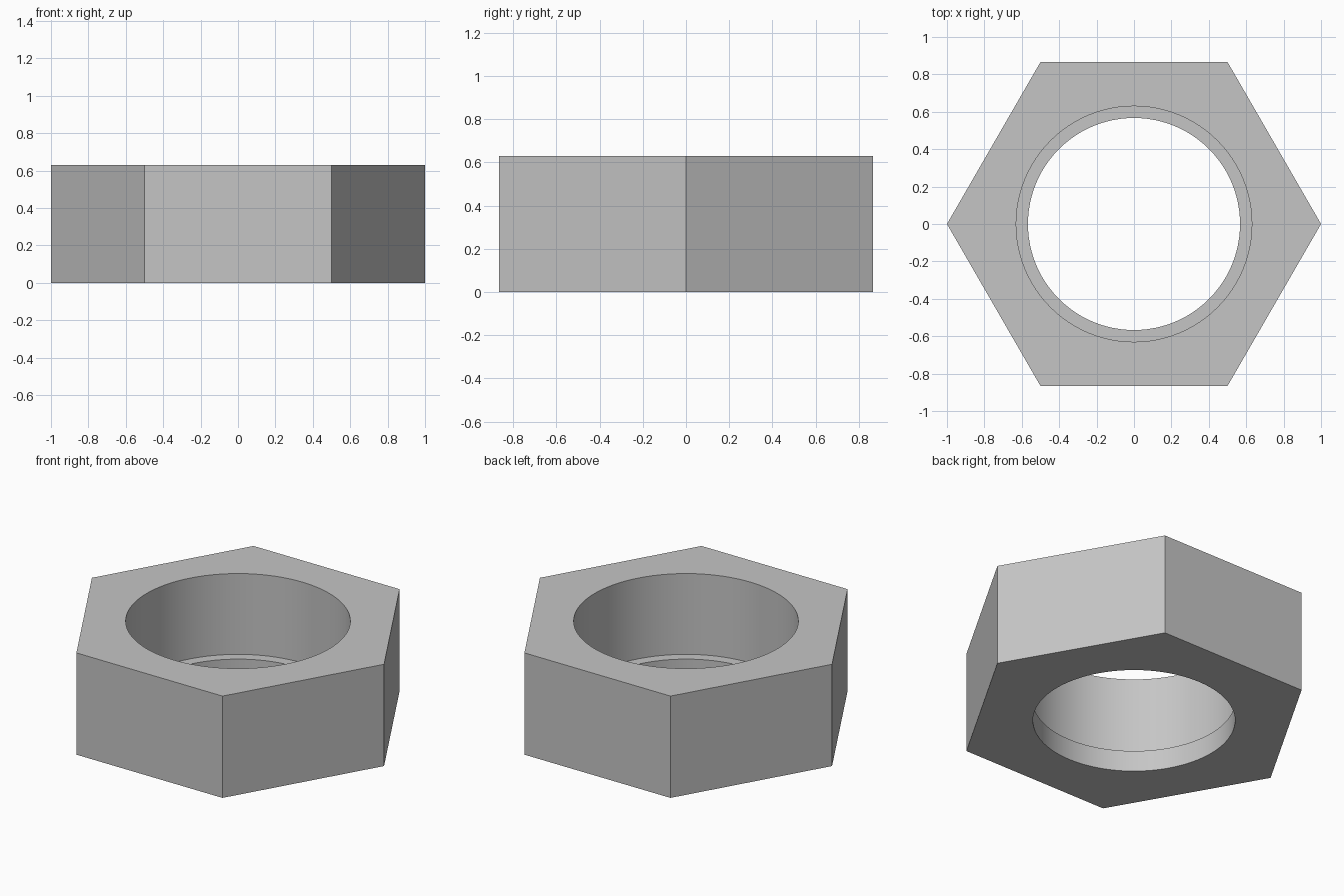
import bpy
import bmesh
from math import cos, pi, radians, sin

cube = bpy.data.objects.get("Cube")
if cube:
    bpy.data.objects.remove(cube, do_unlink=True)

SEGMENTS = 96        # divisible by six, so corners land on vertices
HEIGHT = 0.63
LEDGE_HEIGHT = 0.13
BORE = 0.63
LIP_BORE = 0.567


def circle(radius):
    return lambda angle: radius


def hexagon(angle):
    """Distance to the outline of a hexagon with unit corner radius."""
    return cos(pi / 6) / cos(angle % (pi / 3) - pi / 6)


def make_material(name, colour):
    mat = bpy.data.materials.new(name)
    mat.use_nodes = True
    mat.diffuse_color = colour
    mat.node_tree.nodes["Principled BSDF"].inputs["Base Color"].default_value = colour
    return mat


# Closed cross-section: outer wall, top, bore, ledge, lip and underside
section = [
    (hexagon, 0),
    (hexagon, HEIGHT),
    (circle(BORE), HEIGHT),
    (circle(BORE), LEDGE_HEIGHT),
    (circle(LIP_BORE), LEDGE_HEIGHT),
    (circle(LIP_BORE), 0),
]

bm = bmesh.new()
rings = []
for outline, z in section:
    ring = []
    for i in range(SEGMENTS):
        a = 2 * pi * i / SEGMENTS
        r = outline(a)
        ring.append(bm.verts.new((r * cos(a), r * sin(a), z)))
    rings.append(ring)

for lower, upper in zip(rings, rings[1:] + rings[:1]):
    for i in range(SEGMENTS):
        j = (i + 1) % SEGMENTS
        bm.faces.new((lower[i], lower[j], upper[j], upper[i]))
bmesh.ops.recalc_face_normals(bm, faces=bm.faces)

mesh = bpy.data.meshes.new("hex_nut")
bm.to_mesh(mesh)
bm.free()
mesh.materials.append(make_material("light grey metal", (0.56, 0.56, 0.56, 1)))

nut = bpy.data.objects.new("hex_nut", mesh)
bpy.context.collection.objects.link(nut)

# Smooth bore, crisp corners and rims
bpy.ops.object.select_all(action="DESELECT")
nut.select_set(True)
bpy.context.view_layer.objects.active = nut
bpy.ops.object.shade_smooth_by_angle(angle=radians(30))
